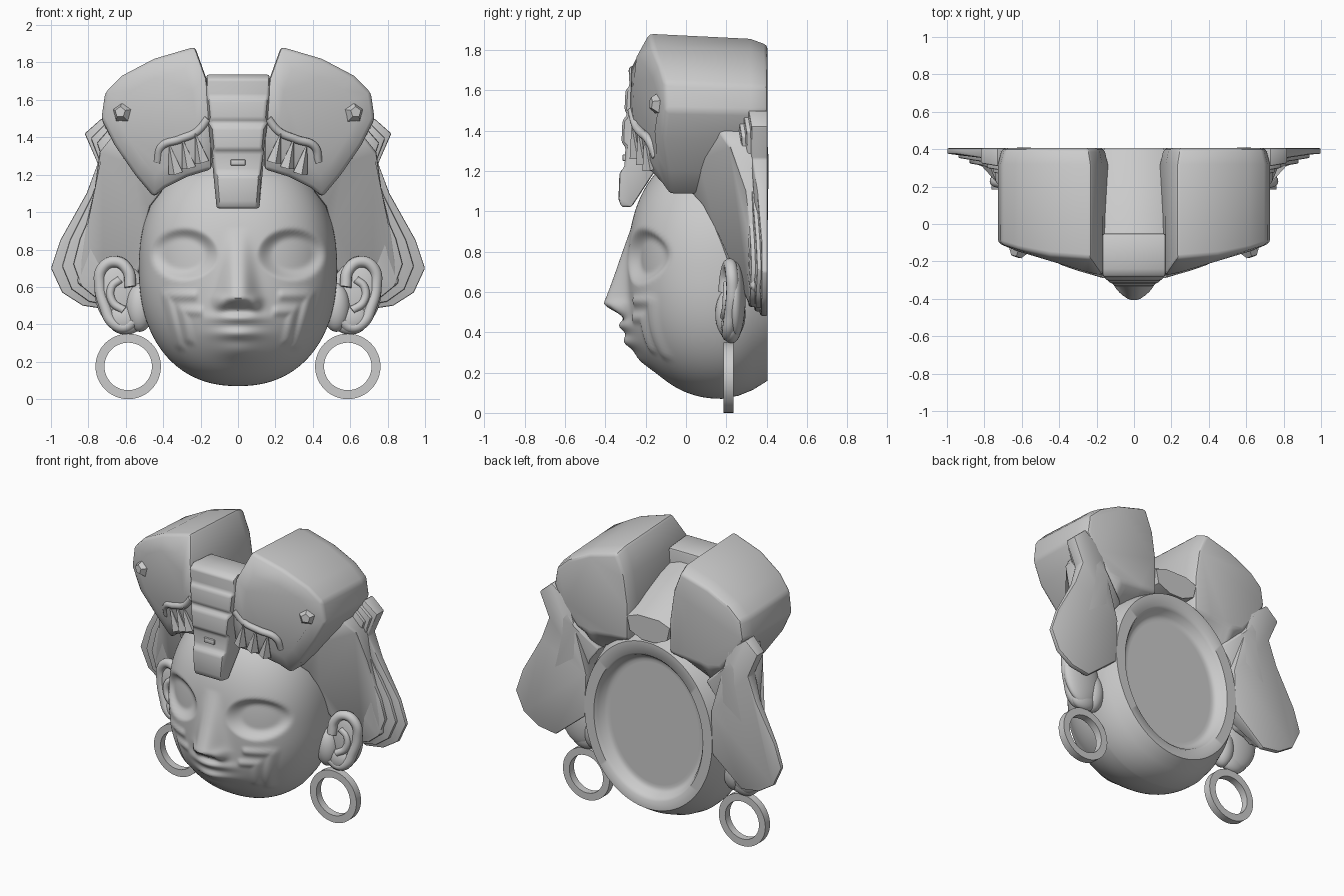
import bpy, bmesh
from math import sin, cos, pi, exp
from mathutils import Matrix, Vector

if "Cube" in bpy.data.objects:
    bpy.data.objects.remove(bpy.data.objects["Cube"])


def finish(name, bm, mirror=False, angle=35):
    bmesh.ops.recalc_face_normals(bm, faces=bm.faces)
    me = bpy.data.meshes.new(name)
    bm.to_mesh(me)
    bm.free()
    ob = bpy.data.objects.new(name, me)
    bpy.context.collection.objects.link(ob)
    bpy.ops.object.select_all(action='DESELECT')
    ob.select_set(True)
    bpy.context.view_layer.objects.active = ob
    bpy.ops.object.shade_smooth_by_angle(angle=angle * pi / 180)
    if mirror:
        ob.modifiers.new("mirror", 'MIRROR')
    return ob


def loft(name, rings, mirror=False, bevel=0, closed=False, angle=35):
    """Skin a list of equal-length point rings; cap the ends unless closed."""
    bm = bmesh.new()
    vs = [[bm.verts.new(p) for p in r] for r in rings]
    pairs = list(zip(vs, vs[1:])) + ([(vs[-1], vs[0])] if closed else [])
    n = len(vs[0])
    for a, b in pairs:
        for i in range(n):
            j = (i + 1) % n
            bm.faces.new((a[i], a[j], b[j], b[i]))
    if not closed:
        bm.faces.new(vs[0])
        bm.faces.new(vs[-1])
    bmesh.ops.recalc_face_normals(bm, faces=bm.faces)
    if bevel:
        es = [e for e in bm.edges if e.calc_face_angle(0) > 0.6]
        bmesh.ops.bevel(bm, geom=es, offset=bevel, segments=2, profile=0.5,
                        affect='EDGES', clamp_overlap=True)
    return finish(name, bm, mirror, angle)


def blob(name, loc, scale, rot=(0, 'Z')):
    bm = bmesh.new()
    m = Matrix.Translation(loc) @ Matrix.Rotation(rot[0], 4, rot[1]) @ Matrix.Diagonal((*scale, 1))
    bmesh.ops.create_uvsphere(bm, u_segments=32, v_segments=20, radius=1, matrix=m)
    return finish(name, bm, True, 60)


def spike(name, a, b, r, sides, r2=0.0):
    a, b = Vector(a), Vector(b)
    d = b - a
    bm = bmesh.new()
    m = Matrix.Translation((a + b) / 2) @ d.to_track_quat('Z', 'Y').to_matrix().to_4x4()
    bmesh.ops.create_cone(bm, cap_ends=True, segments=sides, radius1=r, radius2=r2,
                          depth=d.length, matrix=m)
    return finish(name, bm, True, 25)


def tube(name, pts, r):
    cu = bpy.data.curves.new(name, 'CURVE')
    cu.dimensions = '3D'
    cu.bevel_depth, cu.bevel_resolution, cu.resolution_u = r, 4, 8
    cu.use_fill_caps = True
    for s in (1, -1):
        sp = cu.splines.new('BEZIER')
        sp.bezier_points.add(len(pts) - 1)
        for bp, (x, y, z) in zip(sp.bezier_points, pts):
            bp.co = (s * x, y, z)
            bp.handle_left_type = bp.handle_right_type = 'AUTO'
    bpy.context.collection.objects.link(bpy.data.objects.new(name, cu))


def g(d, w):
    return exp(-(d / w) ** 2)


def step(v, a, b):
    t = min(1, max(0, (v - a) / (b - a)))
    return t * t * (3 - 2 * t)


def box(v, a, b, w=0.018):
    return step(v, a - w, a + w) * (1 - step(v, b - w, b + w))


def face_y(x, z, s):
    """Front of the face: dome plus nose, mouth, eye sockets and cheek stripes."""
    a = abs(x)
    y = 0.18 - 0.47 * max(0, 1 - s ** 2.4) ** 0.45
    t = min(1, max(0, (0.92 - z) / 0.38))
    n = t ** 1.3 * step(z, 0.455, 0.55)
    y -= 0.12 * n * exp(-(a / (0.05 + 0.045 * t)) ** 2.6)
    y -= 0.03 * g(a - 0.09, 0.035) * g(z - 0.51, 0.04)
    y -= 0.045 * g(x, 0.2) * g(z - 0.37, 0.13)
    y -= 0.035 * g(x, 0.13) * g(z - 0.435, 0.03) + 0.028 * g(x, 0.11) * g(z - 0.35, 0.03)
    y -= 0.02 * g(x, 0.1) * g(z - 0.26, 0.05)
    q = ((a - 0.29) / 0.165) ** 2 + ((z - 0.775) / 0.125) ** 2
    y += 0.05 * (1 - step(q, 0.35, 1.3))
    y -= 0.013 * max(box(a, 0.22, 0.39) * box(z, 0.535, 0.575),
                     box(a, 0.19, 0.31) * box(z, 0.45, 0.49),
                     box(a, 0.35 - 0.25 * (0.5 - z), 0.39 - 0.25 * (0.5 - z)) * box(z, 0.27, 0.57),
                     box(a, 0.27 - 0.2 * (0.45 - z), 0.31 - 0.2 * (0.45 - z)) * box(z, 0.3, 0.49))
    return y


# Head: sculpted front, rounded sides, open back with a shallow recess
SEG, N = 160, 80


def oval(p=2.0):
    for i in range(SEG):
        c, s = cos(2 * pi * i / SEG), sin(2 * pi * i / SEG)
        k = (abs(c) ** p + abs(s) ** p) ** (-1 / p)
        yield c * k, s * k


rings = []
for k in range(1, N + 1):
    s = sin(pi / 2 * k / N)
    rings.append([(x, face_y(x, z, s), z) for x, z in
                  ((0.53 * s * u, 0.70 + 0.63 * s * v) for u, v in oval(2.25))])
for y, hw, hh, cz, p in [(0.26, 0.525, 0.62, 0.705, 2.2), (0.33, 0.51, 0.597, 0.71, 2.1),
                         (0.405, 0.48, 0.565, 0.725, 2), (0.405, 0.41, 0.495, 0.715, 2),
                         (0.385, 0.395, 0.475, 0.715, 2), (0.345, 0.375, 0.455, 0.715, 2),
                         (0.335, 0.35, 0.43, 0.715, 2), (0.335, 0.33, 0.41, 0.715, 2)]:
    rings.append([(hw * u, y, cz + hh * v) for u, v in oval(p)])
loft("head", rings, angle=50)

# Eyes
blob("eyeball", (0.29, -0.132, 0.755), (0.135, 0.045, 0.095), (0.5, 'Z'))


# Headdress blocks either side of the crest
def block_y(x, z):
    return -0.32 + 0.30 * x + 0.35 * max(0, 1.38 - z) + 0.07 * step(z, 1.78, 1.9)


outline = [(0.23, 1.885), (0.45, 1.82), (0.62, 1.73), (0.71, 1.64), (0.73, 1.50), (0.66, 1.36),
           (0.55, 1.20), (0.45, 1.08), (0.39, 1.13), (0.27, 1.19), (0.14, 1.23), (0.14, 1.5), (0.17, 1.72)]
cx, cz = 0.42, 1.48
inset = [(cx + 0.7 * (x - cx), cz + 0.7 * (z - cz)) for x, z in outline]
loft("headdress_block", [[(x, block_y(x, z) - 0.012, z) for x, z in inset],
                         [(x, block_y(x, z), z) for x, z in outline],
                         [(x, 0.32, z - 0.025 * step(z, 1.3, 1.8)) for x, z in outline],
                         [(cx + 0.93 * (x - cx), 0.405, cz + 0.86 * (max(z, 1.2 + 0.2 * (z - 1.08)) - cz))
                          for x, z in outline]], mirror=True, bevel=0.02)

# Studs, carved lids and fangs on the blocks
spike("stud", (0.61, -0.115, 1.53), (0.63, -0.175, 1.535), 0.075, 5, 0.03)
tube("carved_lid", [(x, block_y(x, z) + 0.004, z) for x, z in
                    [(0.43, 1.27), (0.41, 1.35), (0.31, 1.39), (0.22, 1.43), (0.16, 1.5)]], 0.022)
for x, z in [(0.21, 1.36), (0.28, 1.33), (0.35, 1.30)]:
    spike("fang", (x - 0.02, block_y(x, z) + 0.01, z - 0.09), (x + 0.02, block_y(x, z) - 0.02, z + 0.07), 0.042, 5)

# Central crest with stepped front
prof = [(-0.05, 1.72), (-0.24, 1.735), (-0.285, 1.71), (-0.28, 1.62), (-0.30, 1.60), (-0.305, 1.50),
        (-0.29, 1.48), (-0.315, 1.45), (-0.32, 1.34), (-0.30, 1.32), (-0.305, 1.22), (-0.33, 1.19),
        (-0.335, 1.06), (-0.32, 1.02), (-0.27, 1.02), (-0.12, 1.25), (-0.05, 1.4)]


def crest_ring(s):
    return [(s * (0.12 + 0.07 * (z - 1.02) - 0.02 * step(-y, 0.28, 0.32)), y, z) for y, z in prof]


loft("crest", [crest_ring(-1), crest_ring(1)], bevel=0.014)
loft("crest_knot", [[(sx * 0.04, y, 1.265 + sz * 0.016) for sx, sz in ((-1, -1), (1, -1), (1, 1), (-1, 1))]
                    for y in (-0.27, -0.315)], bevel=0.006)

# Strip running over the top behind the crest
strip = []
for y, z in [(-0.1, 1.66), (0.05, 1.62), (0.22, 1.55), (0.405, 1.46)]:
    strip.append([(-0.16, y, z - 0.03), (-0.08, y, z), (0.08, y, z), (0.16, y, z - 0.03),
                  (0.14, y, 1.34), (0.05, y, 1.30), (-0.05, y, 1.30), (-0.14, y, 1.34)])
loft("top_strip", strip)

# Hair covering the temples down to behind the ears
hair = [(0.40, 1.12), (0.55, 1.26), (0.66, 1.42), (0.74, 1.32), (0.77, 1.1), (0.82, 0.9), (0.86, 0.62),
        (0.72, 0.52), (0.56, 0.60), (0.50, 0.76), (0.50, 0.92), (0.47, 1.03)]


def hair_y(x, z):
    return min(0.32, -0.36 + 0.78 * x + 0.32 * max(0, 1.25 - z))


loft("temple_hair", [[(x, hair_y(x, z), z) for x, z in hair],
                     [(x, 0.40 if x > 0.52 else 0.36, z) for x, z in hair]], mirror=True, bevel=0.015)

# Layered side locks, each sloping back toward its outer edge
lock = [(0.60, 1.40), (0.73, 1.50), (0.82, 1.42), (0.75, 1.26), (0.81, 1.10), (0.95, 0.85), (1.0, 0.70),
        (0.94, 0.57), (0.83, 0.50), (0.70, 0.48), (0.48, 0.66), (0.47, 0.95)]
for k in range(3):
    pts = [(0.6 + (x - 0.6) * (1 - 0.15 * k), 0.92 + (z - 0.92) * (1 - 0.05 * k)) for x, z in lock]
    loft("side_lock", [[(x, 0.375 - 0.02 * k - 0.16 * max(0, 0.95 - x) * step(z, 0.45, 0.6)
                         - 0.03 * step(z, 1.1, 1.4), z) for x, z in pts],
                       [(x, 0.405 - 0.004 * k, z) for x, z in pts]], mirror=True, bevel=0.008)

# Ears
blob("ear_bowl", (0.63, 0.245, 0.56), (0.135, 0.05, 0.19), (0.15, 'Y'))
tube("ear_rim", [(0.575, 0.19, 0.60), (0.59, 0.20, 0.69), (0.655, 0.215, 0.735), (0.725, 0.225, 0.70),
                 (0.738, 0.23, 0.60), (0.71, 0.22, 0.49), (0.67, 0.21, 0.41), (0.61, 0.21, 0.385),
                 (0.55, 0.20, 0.42)], 0.031)
tube("ear_fold", [(0.63, 0.205, 0.64), (0.675, 0.205, 0.60), (0.67, 0.20, 0.52), (0.61, 0.19, 0.475)], 0.022)
blob("ear_lobe", (0.60, 0.225, 0.43), (0.10, 0.05, 0.085))
blob("ear_root", (0.525, 0.22, 0.49), (0.075, 0.075, 0.13))

# Flat ring earrings
loft("earring", [[(0.587 + r * cos(2 * pi * i / 48), y, 0.175 + r * sin(2 * pi * i / 48)) for i in range(48)]
                 for r, y in ((0.175, 0.185), (0.175, 0.235), (0.127, 0.235), (0.127, 0.185))],
     mirror=True, closed=True)
